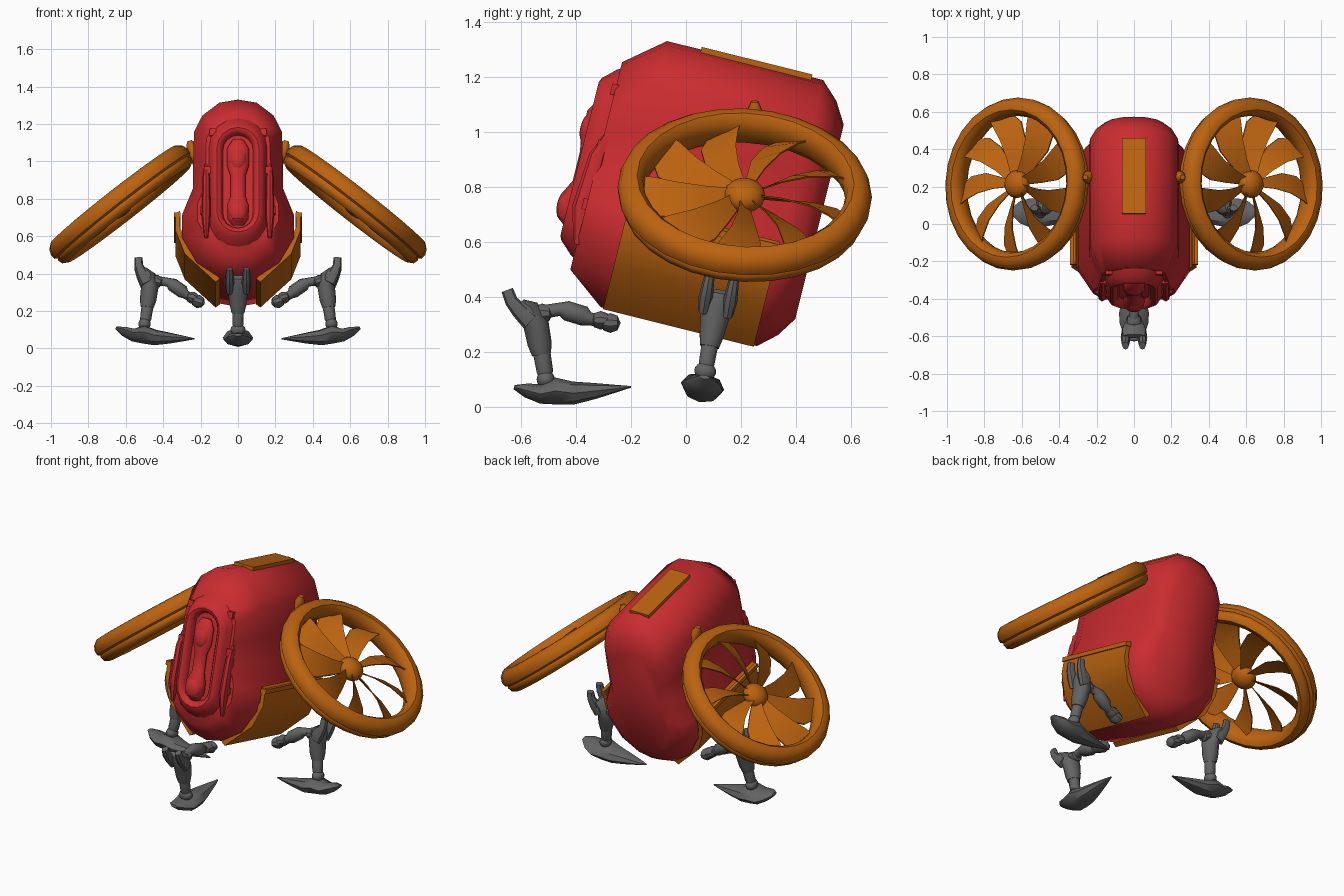
import bpy, bmesh, math
from math import sin, cos, pi, radians
from mathutils import Matrix, Vector

cube = bpy.data.objects.get("Cube")
if cube:
    bpy.data.objects.remove(cube, do_unlink=True)


def material(name, rgb):
    m = bpy.data.materials.new(name)
    m.use_nodes = True
    m.diffuse_color = (*rgb, 1)
    m.node_tree.nodes["Principled BSDF"].inputs["Base Color"].default_value = (*rgb, 1)
    return m


RED = material("red paint", (0.59, 0.025, 0.029))
ORANGE = material("orange paint", (0.5, 0.125, 0.005))
GREY = material("dark grey metal", (0.125, 0.125, 0.125))


def T(x, y, z):
    return Matrix.Translation((x, y, z))


def R(deg, axis):
    return Matrix.Rotation(radians(deg), 4, axis)


def finish(name, bm, mat, matrix, angle):
    bm.transform(matrix)
    bmesh.ops.recalc_face_normals(bm, faces=bm.faces[:])
    mesh = bpy.data.meshes.new(name)
    bm.to_mesh(mesh)
    bm.free()
    mesh.materials.append(mat)
    obj = bpy.data.objects.new(name, mesh)
    bpy.context.collection.objects.link(obj)
    bpy.ops.object.select_all(action='DESELECT')
    obj.select_set(True)
    bpy.context.view_layer.objects.active = obj
    bpy.ops.object.shade_smooth_by_angle(angle=radians(angle))


def loft(name, lofts, mat, matrix, angle=40, loop=False):
    """Bridge each list of rings; cap the ends unless the rings loop round."""
    bm = bmesh.new()
    for rings in lofts:
        vs = [[bm.verts.new(p) for p in ring] for ring in rings]
        n = len(vs[0])
        pairs = list(zip(vs, vs[1:])) + ([(vs[-1], vs[0])] if loop else [])
        for a, b in pairs:
            for i in range(n):
                j = (i + 1) % n
                bm.faces.new((a[i], a[j], b[j], b[i]))
        if not loop:
            bm.faces.new(vs[0])
            bm.faces.new(vs[-1])
    finish(name, bm, mat, matrix, angle)


def limb(name, path, mat, matrix, sides=10, y=0):
    """Tapered limb in the local XZ plane; path holds x, z, thickness, width."""
    rings = []
    for i, (x, z, thick, wide) in enumerate(path):
        a, b = path[max(i - 1, 0)], path[min(i + 1, len(path) - 1)]
        d = Vector((b[0] - a[0], 0, b[1] - a[1])).normalized()
        up = Vector((-d.z, 0, d.x))
        rings.append([Vector((x, y, z)) + up * thick * cos(k * 2 * pi / sides)
                      + Vector((0, wide * sin(k * 2 * pi / sides), 0)) for k in range(sides)])
    loft(name, [rings], mat, matrix)


def ball(name, centre, size, mat, matrix):
    bm = bmesh.new()
    bmesh.ops.create_uvsphere(bm, u_segments=16, v_segments=10, radius=1)
    finish(name, bm, mat, matrix @ T(*centre) @ Matrix.Diagonal((*size, 1)), 40)


def box(name, centre, size, mat, matrix):
    bm = bmesh.new()
    bmesh.ops.create_cube(bm, size=1)
    finish(name, bm, mat, matrix @ T(*centre) @ Matrix.Diagonal((*size, 1)), 30)


# Hull, in a frame pitched forward
BODY = T(0, 0, 0.78) @ R(-14, 'X')
FACE = BODY @ R(-90, 'Z')
half = [(0, .517), (.1, .5), (.19, .43), (.235, .34), (.24, .18), (.24, .03),
        (.30, -.12), (.30, -.24), (.22, -.38), (.1, -.46)]
outline = half + [(0, -.48)] + [(-x, z) for x, z in reversed(half[1:])]
loft("hull", [[[(x * sx, y, z * sz) for x, z in outline] for y, sx, sz in
               ((-.34, .72, .78), (-.2, 1, 1), (.385, 1, 1), (.45, .86, .88), (.497, .66, .73))]],
     RED, BODY, 55)


# Front panel with a rounded rim round a recess
def stadium(w, h, y, mid=0.025, n=8):
    pts = []
    for s in (1, -1):
        for k in range(n + 1):
            a = k * pi / n
            pts.append((s * w * cos(a), y, mid + s * (h - w + w * sin(a))))
    return pts


loft("front_panel", [[stadium(*s) for s in
     ((.165, .365, -.32), (.148, .347, -.352), (.14, .325, -.375), (.128, .305, -.397),
      (.112, .288, -.405), (.098, .275, -.4), (.086, .262, -.385), (.08, .255, -.36))]],
     RED, BODY, 45)
limb("front_spine", [(.38, -.22, .02, .03), (.39, -.19, .045, .055), (.395, -.12, .045, .06),
                     (.385, -.06, .025, .04), (.385, .05, .025, .04), (.385, .11, .035, .06),
                     (.385, .2, .035, .06), (.375, .25, .015, .03)], RED, FACE, 12)
ball("upper_front_knob", (0, -.4, .14), (.045, .03, .06), RED, BODY)
ball("lower_front_knob", (0, -.41, -.15), (.052, .035, .062), RED, BODY)

# Top panel
box("top_panel", (0, .135, .515), (.13, .415, .024), ORANGE, BODY)

MIRROR = Matrix.Scale(-1, 4, (1, 0, 0))
SIDES = (("left", Matrix.Identity(4)), ("right", MIRROR))

skirt = [(.335, -.11), (.335, -.2), (.285, -.33), (.12, -.485)]
skirt_section = skirt + [(x - .025, z + .018) for x, z in reversed(skirt)]
ring_profile = [(.372, -.03), (.385, -.058), (.415, -.07), (.442, -.055), (.45, -.03),
                (.445, -.02), (.46, -.01), (.463, .015), (.452, .045), (.425, .068),
                (.395, .07), (.373, .05), (.365, .01)]
RING_SIDES, BLADES = 28, 9


def blade(index):
    rings = []
    for r, chord, pitch, sweep in ((.04, .05, -50, 0), (.14, .09, -42, .05), (.24, .135, -34, .02),
                                   (.33, .155, -28, -.07), (.39, .12, -24, -.17)):
        a = index * 2 * pi / BLADES + sweep
        mid = Vector((r * cos(a), r * sin(a), 0))
        across = Vector((-sin(a) * cos(radians(pitch)), cos(a) * cos(radians(pitch)),
                         sin(radians(pitch)))) * chord / 2
        h = Vector((0, 0, .004))
        rings.append([mid + across + h, mid - across + h, mid - across - h, mid + across - h])
    return rings


for side, flip in SIDES:
    body = flip @ BODY
    # Lower side armour with its top rail
    loft(side + "_skirt", [[[(x, y, z) for x, z in skirt_section] for y in (-.19, .375)]],
         ORANGE, body, 30)
    box(side + "_skirt_rail", (.325, .0925, -.115), (.035, .575, .025), ORANGE, body)
    # Cheek guard and rim clamps
    limb(side + "_cheek", [(.33, .13, .01, .01), (.345, .05, .03, .02), (.35, -.15, .04, .025),
                           (.34, -.28, .01, .01)], RED, flip @ FACE, 8, y=.17)
    for k, (x, z) in enumerate(((.135, .3), (.165, .09), (.185, -.13))):
        box(f"{side}_clamp_{k + 1}", (x, -.33, z), (.035, .05, .04), RED, body)
    # Tilted fan
    fan = flip @ T(.625, .213, .77) @ R(38, 'Y') @ R(-3, 'X')
    loft(side + "_fan_ring", [[[(r * cos(a), r * sin(a), z) for r, z in ring_profile]
         for a in (k * 2 * pi / RING_SIDES for k in range(RING_SIDES))]], ORANGE, fan, 45, True)
    loft(side + "_fan_blades", [blade(k) for k in range(BLADES)], ORANGE, fan, 30)
    ball(side + "_fan_hub", (0, 0, 0), (.075, .075, .055), ORANGE, fan)
    limb(side + "_fan_mount", [(.2, .99, .04, .04), (.245, 1.06, .035, .035),
                               (.26, 1.11, .014, .014)], ORANGE, flip @ T(0, .25, 0))


# Legs, with the origin at the ankle and X pointing outward
def leg(name, m, foot):
    limb(name + "_foot", [(.115, -.028, .008, .02), (.07, -.04, .026, .06),
                          (.02, -.053, .035, .077), (-.035, -.042, .049, .08),
                          (-.1, -.05, .042, .066), (-.18, -.042, .029, .045),
                          (-.26, -.033, .013, .022), (-.31, -.027, .003, .005)], GREY, m @ foot, 8)
    ball(name + "_ankle", (0, 0, 0), (.033, .04, .033), GREY, m)
    limb(name + "_lower_shank", [(0, 0, .022, .024), (.003, .03, .03, .03),
                                 (.015, .1, .032, .032), (.02, .13, .026, .028)], GREY, m)
    limb(name + "_upper_shank", [(.015, .09, .035, .036), (.022, .13, .044, .046),
                                 (.035, .2, .047, .055), (.065, .255, .042, .066),
                                 (.09, .28, .015, .06)], GREY, m)
    for s in (1, -1):
        limb(f"{name}_prong_{'left' if s > 0 else 'right'}",
             [(.055, .21, .035, .02), (.095, .25, .03, .026), (.125, .285, .024, .022),
              (.14, .325, .022, .018)], GREY, m, 8, y=s * .045)
    for k, (x, z, r) in enumerate(((.012, .24, .036), (-.2, .215, .034), (-.235, .205, .036))):
        limb(f"{name}_joint_{k + 1}", [(x - r, z, .004, .015), (x - r * .7, z, r * .75, .035),
             (x, z, r, .04), (x + r * .7, z, r * .75, .035), (x + r, z, .004, .015)], GREY, m)
    limb(name + "_thigh", [(.01, .245, .025, .026), (-.05, .255, .024, .026),
                           (-.075, .25, .036, .036), (-.14, .23, .036, .038),
                           (-.16, .22, .024, .026), (-.22, .21, .022, .025)], GREY, m)


leg("front_leg", T(0, -.51, .1) @ R(-90, 'Z'), Matrix.Identity(4))
for side, flip in SIDES:
    leg(side + "_leg", flip @ T(.5, .07, .13) @ R(-10, 'X') @ R(-18, 'Y'),
        T(.03, 0, -.02) @ R(10, 'Y'))
